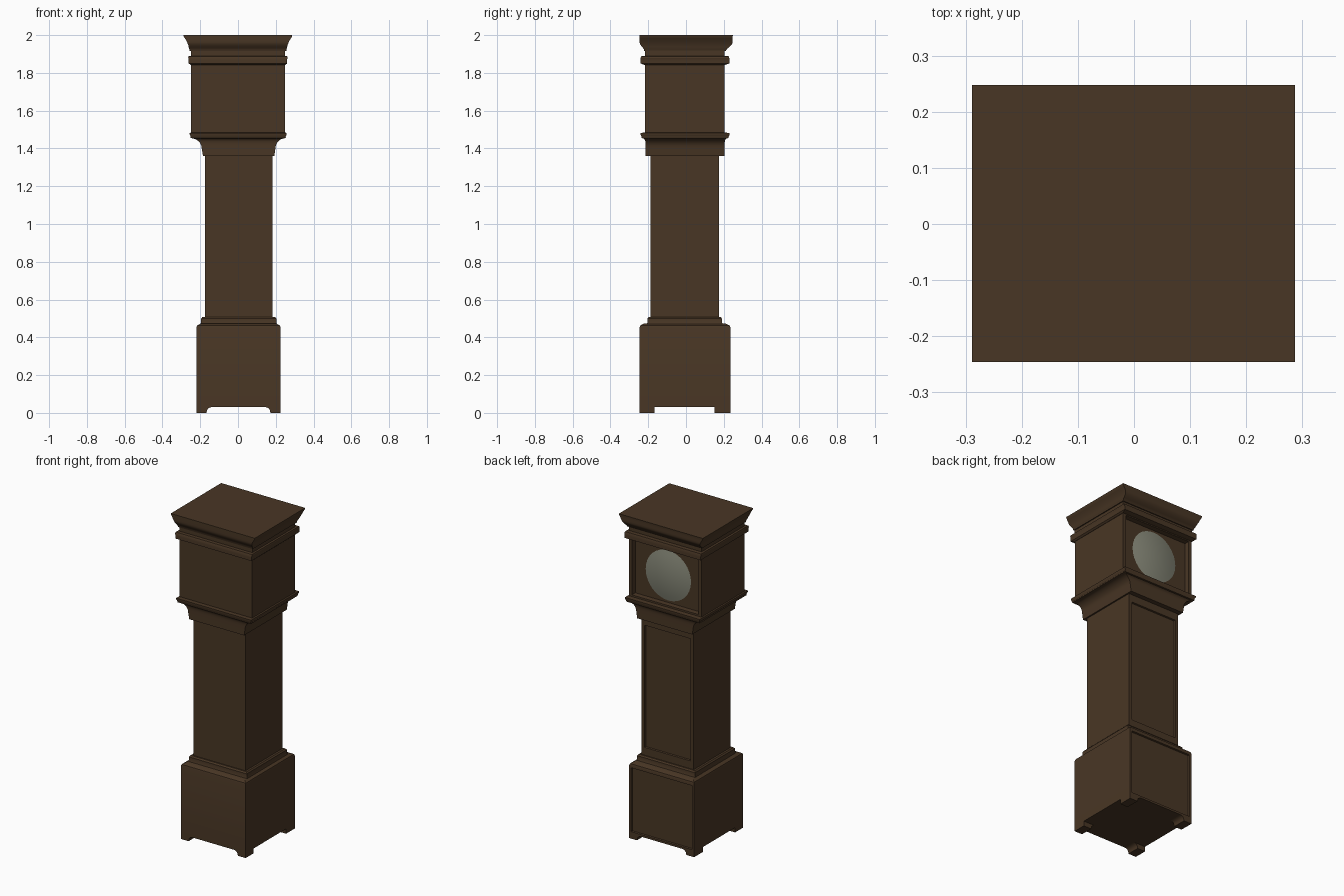
import bpy, bmesh, math

if "Cube" in bpy.data.objects:
    bpy.data.objects.remove(bpy.data.objects["Cube"])


def material(name, rgb):
    m = bpy.data.materials.new(name)
    m.diffuse_color = (*rgb, 1)
    m.use_nodes = True
    m.node_tree.nodes["Principled BSDF"].inputs["Base Color"].default_value = m.diffuse_color
    return m


wood = material("dark_wood", (0.066, 0.037, 0.018))
dial_paint = material("pale_dial", (0.23, 0.235, 0.18))


def finish(name, bm, mat, smooth=True):
    bmesh.ops.recalc_face_normals(bm, faces=bm.faces)
    me = bpy.data.meshes.new(name)
    bm.to_mesh(me)
    bm.free()
    me.materials.append(mat)
    ob = bpy.data.objects.new(name, me)
    bpy.context.collection.objects.link(ob)
    if smooth:
        bpy.ops.object.select_all(action='DESELECT')
        ob.select_set(True)
        bpy.context.view_layer.objects.active = ob
        bpy.ops.object.shade_smooth_by_angle(angle=math.radians(30))
    return ob


def stack(name, rings, panel=None):
    """Rectangular section lofted through (z, x0, x1, y0, y1) rings.
    panel = (stile width, depth) sinks a panel into the largest +y face."""
    bm = bmesh.new()
    loops = [[bm.verts.new(p) for p in ((a, c, z), (b, c, z), (b, d, z), (a, d, z))]
             for z, a, b, c, d in rings]
    bm.faces.new(loops[0][::-1])
    bm.faces.new(loops[-1])
    for lo, hi in zip(loops, loops[1:]):
        for i in range(4):
            j = (i + 1) % 4
            bm.faces.new((lo[i], lo[j], hi[j], hi[i]))
    bmesh.ops.recalc_face_normals(bm, faces=bm.faces)
    if panel:
        face = max((f for f in bm.faces if f.normal.y > 0.9), key=lambda f: f.calc_area())
        bmesh.ops.inset_individual(bm, faces=[face], thickness=panel[0], depth=0)
        bmesh.ops.inset_individual(bm, faces=[face], thickness=0.003, depth=-panel[1])
    return finish(name, bm, wood)


# Base box with a chamfered top and a sunk panel
stack("base", [(0.03, -0.22, 0.225, -0.246, 0.235),
               (0.452, -0.22, 0.225, -0.246, 0.235),
               (0.462, -0.217, 0.222, -0.243, 0.232),
               (0.472, -0.2, 0.205, -0.225, 0.212)], (0.018, 0.01))

# Bracket feet
bm = bmesh.new()
for x, sx in ((-0.22, 1), (0.225, -1)):
    for y0, y1 in ((-0.246, -0.167), (0.15, 0.235)):
        prof = [(0, 0.031), (0, 0), (0.053, 0)]
        prof += [(0.085 - 0.03 * math.cos(a), 0.008 + 0.023 * math.sin(a))
                 for a in (0, math.pi / 8, math.pi / 4, math.pi * 3 / 8, math.pi / 2)]
        f = bm.faces.new([bm.verts.new((x + sx * u, y0, z)) for u, z in prof])
        r = bmesh.ops.extrude_face_region(bm, geom=[f])
        bmesh.ops.translate(bm, vec=(0, y1 - y0, 0),
                            verts=[v for v in r["geom"] if isinstance(v, bmesh.types.BMVert)])
finish("bracket_feet", bm, wood)

# Moulding between base and trunk
stack("plinth_moulding", [(0.468, -0.198, 0.207, -0.208, 0.195),
                          (0.48, -0.195, 0.203, -0.204, 0.19),
                          (0.5, -0.195, 0.203, -0.204, 0.19),
                          (0.508, -0.188, 0.196, -0.196, 0.183)])

# Trunk, with a margin band above and below the long door
T = (-0.175, 0.183, -0.188, 0.175)
stack("trunk", [(0.5, *T), (0.535, *T), (1.335, *T), (1.37, *T)], (0.03, 0.01))

# Cove carrying the hood: curved at the sides, stepping out at front and back
cove = [(1.36, -0.185, 0.192, -0.214, 0.204), (1.4, -0.192, 0.198, -0.214, 0.204)]
for i in range(1, 7):
    a = math.pi / 2 * i / 6
    out = 1 - math.cos(a)
    z = 1.4 + 0.055 * math.sin(a)
    cove.append((z, -0.192 - 0.06 * out, 0.198 + 0.055 * out,
                 -0.214 - 0.02 * out ** 2, 0.204 + 0.02 * out ** 2))
cove += [(1.463, -0.25, 0.252, -0.236, 0.226), (1.474, -0.256, 0.258, -0.241, 0.231),
         (1.482, -0.256, 0.258, -0.241, 0.231), (1.484, -0.25, 0.25, -0.22, 0.205)]
stack("hood_cove", cove)

# Hood with its deep dial opening
H = (-0.248, 0.249, -0.217, 0.203)
stack("hood", [(1.475, *H), (1.855, *H)], (0.028, 0.03))

# Bead under the cornice
stack("hood_bead", [(1.842, -0.25, 0.251, -0.219, 0.205),
                    (1.85, -0.261, 0.26, -0.241, 0.23),
                    (1.87, -0.261, 0.26, -0.241, 0.23),
                    (1.88, -0.264, 0.263, -0.24, 0.229),
                    (1.888, -0.262, 0.261, -0.236, 0.226),
                    (1.89, -0.25, 0.25, -0.217, 0.204)])

# Frieze and flared cornice
stack("frieze", [(1.885, -0.25, 0.25, -0.217, 0.204), (1.925, -0.25, 0.25, -0.217, 0.204)])
rings = [(1.915, -0.256, 0.256, -0.221, 0.21), (1.927, -0.258, 0.257, -0.224, 0.217)]
for i in range(7):
    t = i / 6
    flare = 0.027 * t ** 1.6
    bulge = math.sin(min(1, t * 1.8) * math.pi / 2)
    rings.append((1.93 + 0.062 * t, -0.26 - flare, 0.259 + flare,
                  -0.226 - 0.02 * bulge, 0.222 + 0.025 * bulge))
rings.append((2.0, -0.289, 0.287, -0.246, 0.248))
stack("cornice", rings)

# Shallow domed dial inside the hood
bm = bmesh.new()
R, N, steps = 0.16, 32, 5
rows = []
for k in range(steps):
    r = R * (1 - k / steps)
    y = 0.172 + 0.02 * (1 - (r / R) ** 2)
    rows.append([bm.verts.new((r * math.cos(2 * math.pi * i / N), y,
                               1.665 + r * math.sin(2 * math.pi * i / N))) for i in range(N)])
tip = bm.verts.new((0, 0.192, 1.665))
bm.faces.new(rows[0])
for a, b in zip(rows, rows[1:]):
    for i in range(N):
        j = (i + 1) % N
        bm.faces.new((a[i], a[j], b[j], b[i]))
for i in range(N):
    bm.faces.new((rows[-1][i], rows[-1][(i + 1) % N], tip))
finish("dial", bm, dial_paint)
